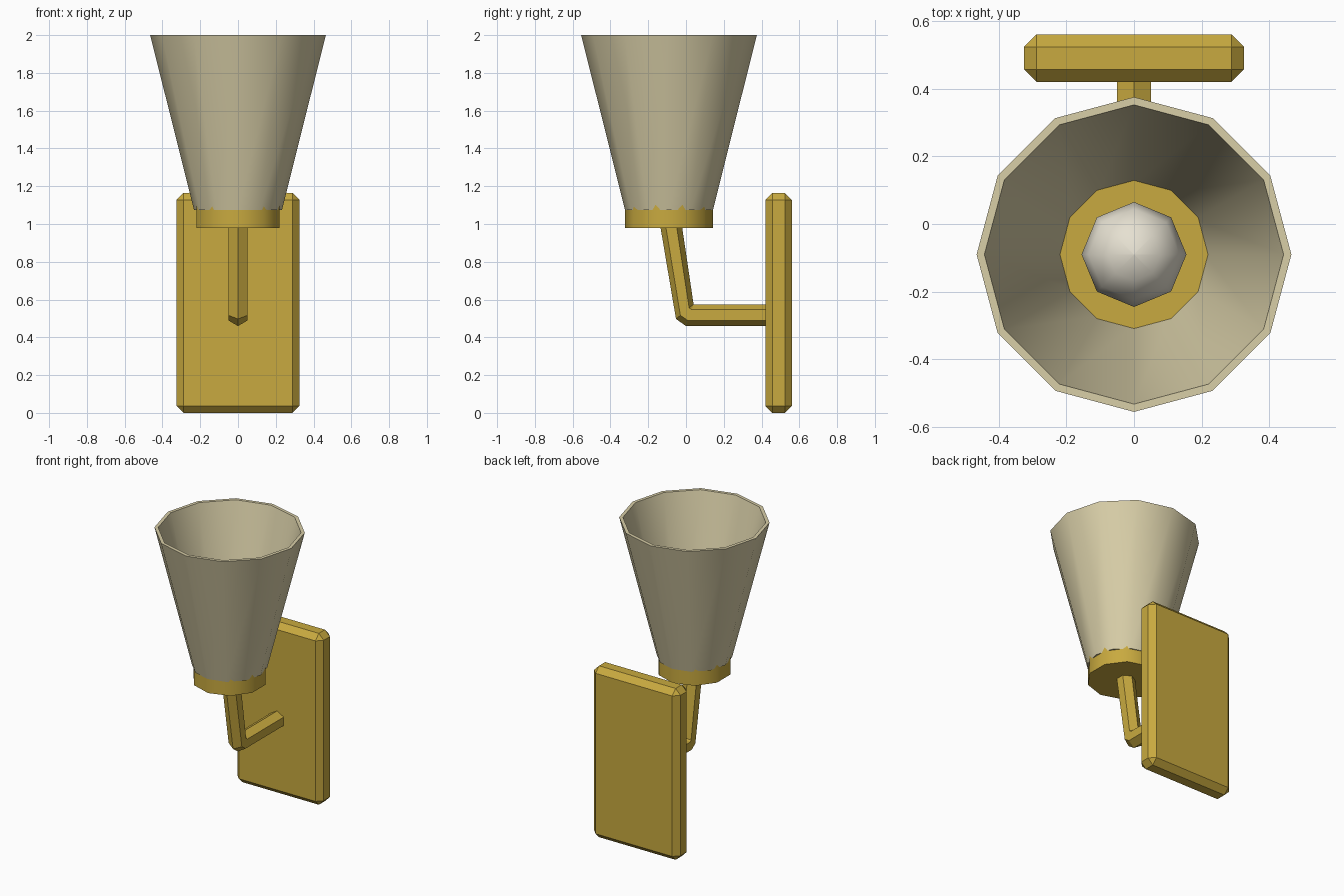
import bpy, bmesh, math
from mathutils import Vector

cube = bpy.data.objects.get("Cube")
if cube:
    bpy.data.objects.remove(cube, do_unlink=True)

CENTRE_Y = -0.09   # axis of the lamp shade


def material(name, rgb):
    mat = bpy.data.materials.new(name)
    mat.use_nodes = True
    colour = (*rgb, 1)
    mat.diffuse_color = colour
    mat.node_tree.nodes["Principled BSDF"].inputs["Base Color"].default_value = colour
    return mat


gold = material("gold", (0.58, 0.40, 0.05))
cream = material("cream", (0.69, 0.62, 0.39))
ivory = material("ivory", (0.79, 0.75, 0.64))


def finish(name, bm, mat, smooth=False):
    bmesh.ops.remove_doubles(bm, verts=bm.verts, dist=0.0005)
    bmesh.ops.recalc_face_normals(bm, faces=bm.faces)
    mesh = bpy.data.meshes.new(name)
    bm.to_mesh(mesh)
    bm.free()
    mesh.materials.append(mat)
    obj = bpy.data.objects.new(name, mesh)
    bpy.context.collection.objects.link(obj)
    if smooth:
        bpy.ops.object.select_all(action="DESELECT")
        obj.select_set(True)
        bpy.context.view_layer.objects.active = obj
        bpy.ops.object.shade_smooth_by_angle(angle=math.radians(50))
    return obj


def bridge(bm, a, b):
    for i in range(len(a)):
        j = (i + 1) % len(a)
        bm.faces.new((a[i], a[j], b[j], b[i]))


def lathe(name, profile, sides, mat, closed=False):
    """Turn (radius, height) points about the shade axis, one corner facing back."""
    bm = bmesh.new()
    rings = []
    for r, z in profile:
        angles = [math.pi / 2 + math.tau * i / sides for i in range(sides)]
        rings.append([bm.verts.new((r * math.cos(a), CENTRE_Y + r * math.sin(a), z))
                      for a in angles])
    for a, b in zip(rings, rings[1:]):
        bridge(bm, a, b)
    if closed:
        bridge(bm, rings[-1], rings[0])
    else:
        bm.faces.new(rings[0])
        bm.faces.new(rings[-1])
    return finish(name, bm, mat, True)


# Wall plate with chamfered edges
bm = bmesh.new()
bmesh.ops.create_cube(bm, size=1)
for v in bm.verts:
    v.co = Vector((v.co.x * 0.65, 0.49 + v.co.y * 0.14, 0.5825 + v.co.z * 1.165))
bmesh.ops.bevel(bm, geom=bm.edges[:], offset=0.037, segments=1, affect="EDGES")
finish("wall_plate", bm, gold)

# Hexagonal bent arm: each ring runs from its outer to its inner (y, z) point
bm = bmesh.new()
spans = [((0.45, 0.46), (0.45, 0.575)),
         ((0.0, 0.46), (0.04, 0.575)),
         ((-0.053, 0.497), (0.04, 0.575)),
         ((-0.138, 1.0), (-0.023, 1.0))]
rings = []
for outer, inner in spans:
    ring = []
    for i in range(6):
        a = math.tau * i / 6
        point = Vector(outer).lerp(Vector(inner), 0.5 + 0.5 * math.cos(a))
        ring.append(bm.verts.new((0.0575 * math.sin(a), point.x, point.y)))
    rings.append(ring)
for a, b in zip(rings, rings[1:]):
    bridge(bm, a, b)
bm.faces.new(rings[0])
bm.faces.new(rings[-1])
finish("arm", bm, gold)

# Ten-sided cup holding the shade
lathe("shade_cup", [(0.232, 0.98), (0.232, 1.11)], 10, gold)

# Open twelve-sided shade with a thin wall
lathe("shade", [(0.233, 1.075), (0.465, 2.0), (0.442, 2.0), (0.21, 1.075)],
      12, cream, closed=True)

# Bulb resting in the cup
steps = 6
bulb = [(0.155 * math.sin(math.pi * i / steps), 1.23 - 0.155 * math.cos(math.pi * i / steps))
        for i in range(1, steps)]
bulb = [(0.001, 1.075)] + bulb + [(0.001, 1.385)]
lathe("bulb", bulb, 8, ivory)
